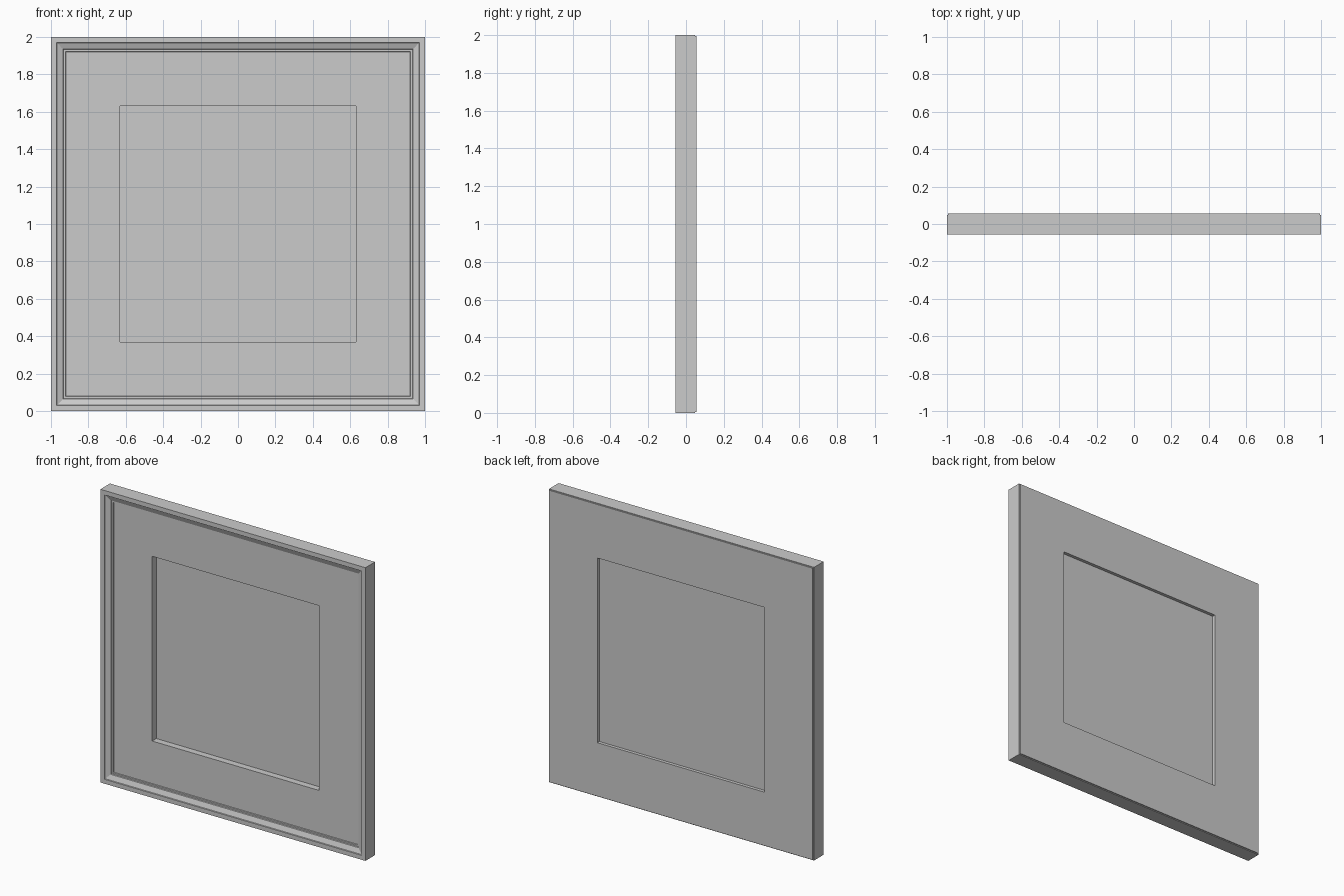
import bpy, bmesh

if "Cube" in bpy.data.objects:
    bpy.data.objects.remove(bpy.data.objects["Cube"])


def square_ring(name, profile):
    """Sweep a closed (half_size, y) profile round a square with mitred corners."""
    bm = bmesh.new()
    rings = []
    for sx, sz in ((-1, -1), (1, -1), (1, 1), (-1, 1)):
        rings.append([bm.verts.new((sx * r, y, 1 + sz * r)) for r, y in profile])
    n = len(profile)
    for i in range(4):
        a, b = rings[i], rings[(i + 1) % 4]
        for j in range(n):
            k = (j + 1) % n
            bm.faces.new((a[j], b[j], b[k], a[k]))
    bmesh.ops.recalc_face_normals(bm, faces=bm.faces)
    return add_object(name, bm)


def panel(name, half, y0, y1):
    """Square slab standing in the xz plane."""
    bm = bmesh.new()
    bmesh.ops.create_cube(bm, size=1)
    for v in bm.verts:
        v.co = (v.co.x * 2 * half, (y0 + y1) / 2 + v.co.y * (y1 - y0), 1 + v.co.z * 2 * half)
    return add_object(name, bm)


def add_object(name, bm):
    mesh = bpy.data.meshes.new(name)
    bm.to_mesh(mesh)
    bm.free()
    obj = bpy.data.objects.new(name, mesh)
    bpy.context.collection.objects.link(obj)
    return obj


# Outer moulding: flat rim, small step, inward slope, then a stepped inner lip
square_ring("frame_moulding", [
    (1.0, 0.048), (1.0, -0.055), (0.97, -0.055), (0.968, -0.049),
    (0.935, -0.036), (0.932, -0.030), (0.922, -0.030), (0.92, -0.025),
    (0.92, 0.048),
])

# Wide flat mat, running through to the back, with the square opening
square_ring("mat_board", [
    (0.92, -0.025), (0.63, -0.025), (0.63, 0.055), (0.995, 0.055),
    (0.995, 0.048), (0.92, 0.048),
])

# Recessed picture panel seen from both sides
panel("picture_panel", 0.63, 0.02, 0.033)
